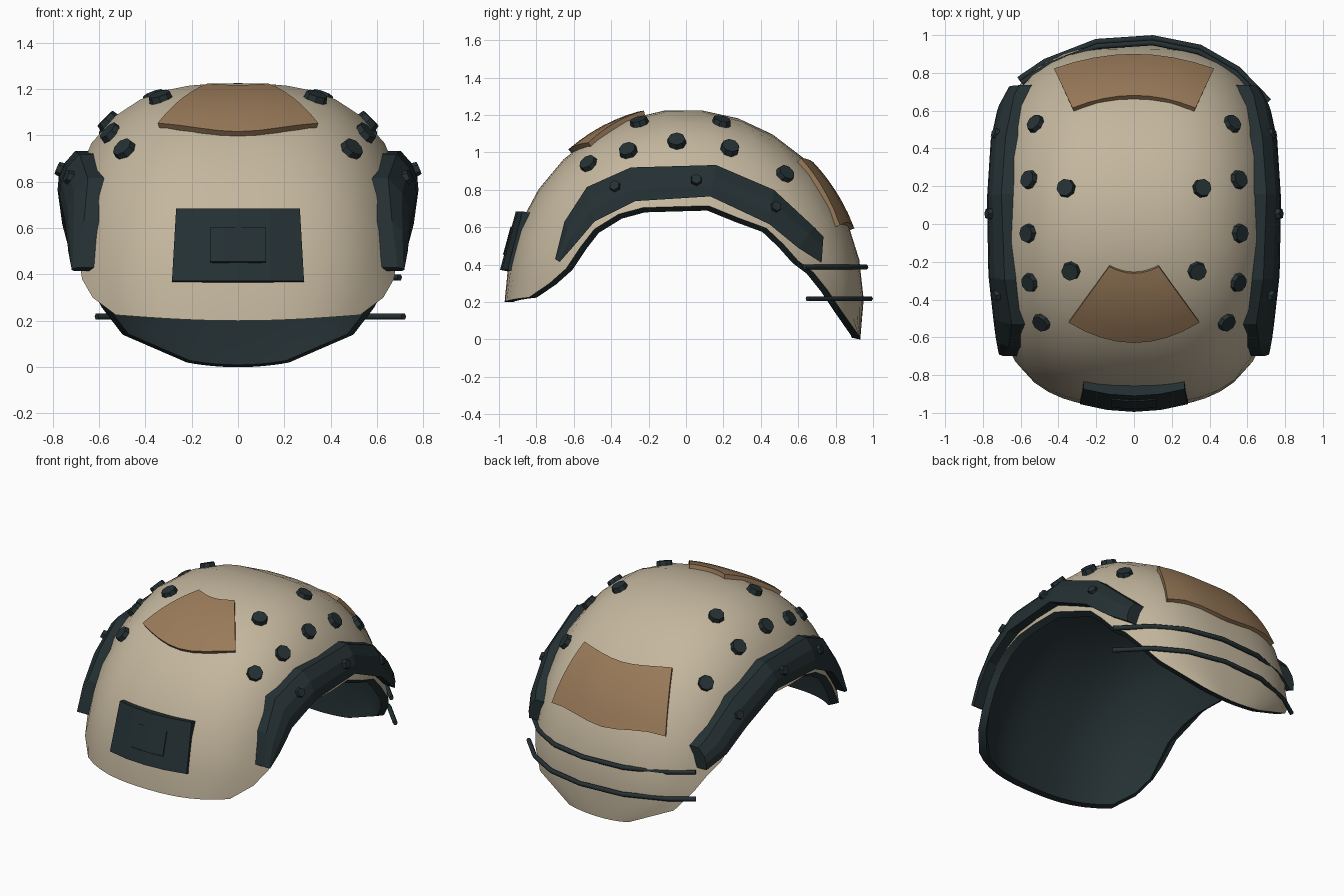
import bpy, bmesh
from math import sin, cos, atan2, hypot, radians, sqrt
from mathutils import Vector

cube = bpy.data.objects.get("Cube")
if cube:
    bpy.data.objects.remove(cube, do_unlink=True)


def material(name, rgb):
    m = bpy.data.materials.new(name)
    m.use_nodes = True
    m.diffuse_color = (*rgb, 1)
    m.node_tree.nodes["Principled BSDF"].inputs["Base Color"].default_value = (*rgb, 1)
    return m


TAN = material("tan", (0.55, 0.47, 0.34))
BROWN = material("brown", (0.32, 0.195, 0.10))
DARK = material("dark_green_grey", (0.018, 0.03, 0.033))

# Dome: round in side profile, squarer across the width
RX, RY, RZ, N = 0.78, 0.96, 1.03, 2.8
CENTRE = Vector((0, -0.01, 0.2))


def radius_at(x):
    return (1 - min(1, abs(x) / RX) ** N) ** (1 / N)


def width_at(y, z):
    r = hypot((y - CENTRE.y) / RY, (z - CENTRE.z) / RZ)
    return RX * max(0, 1 - r ** N) ** (1 / N)


def dome_normal(p):
    q = p - CENTRE
    r = hypot(q.y / RY, q.z / RZ)
    gx = (abs(q.x) / RX) ** (N - 1) / RX * (1 if q.x > 0 else -1)
    k = r ** (N - 2)
    return Vector((gx, k * q.y / RY ** 2, k * q.z / RZ ** 2)).normalized()


def dome_from_above(x, y, lift=0):
    h = radius_at(x) ** 2 - ((y - CENTRE.y) / RY) ** 2
    p = Vector((x, y, CENTRE.z + RZ * sqrt(max(0, h))))
    return p + dome_normal(p) * lift


def finish(name, bm, mats, smooth):
    bmesh.ops.recalc_face_normals(bm, faces=bm.faces)
    mesh = bpy.data.meshes.new(name)
    bm.to_mesh(mesh)
    bm.free()
    for m in mats:
        mesh.materials.append(m)
    ob = bpy.data.objects.new(name, mesh)
    bpy.context.collection.objects.link(ob)
    if smooth:
        bpy.ops.object.select_all(action="DESELECT")
        ob.select_set(True)
        bpy.context.view_layer.objects.active = ob
        bpy.ops.object.shade_smooth_by_angle(angle=radians(35))
    return ob


def slab(name, f, nu, nv, mats, smooth=False):
    """Closed thick sheet; f(i, j, layer) gives outer (0) and inner (1) points."""
    bm = bmesh.new()
    g = [[[bm.verts.new(f(i, j, s)) for j in range(nv + 1)]
          for i in range(nu + 1)] for s in (0, 1)]
    last = len(mats) - 1
    for s in (0, 1):
        for i in range(nu):
            for j in range(nv):
                a = g[s]
                face = bm.faces.new((a[i][j], a[i + 1][j], a[i + 1][j + 1], a[i][j + 1]))
                face.material_index = last if s else 0
    ring = ([(i, 0) for i in range(nu)] + [(nu, j) for j in range(nv)]
            + [(i, nv) for i in range(nu, 0, -1)] + [(0, j) for j in range(nv, 0, -1)])
    for (a, b), (c, d) in zip(ring, ring[1:] + ring[:1]):
        bm.faces.new((g[0][a][b], g[0][c][d], g[1][c][d], g[1][a][b])).material_index = last
    return finish(name, bm, mats, smooth)


# Shell: rim points (y, z) in side profile, front to back
RIM = [(-.84, .225), (-.73, .3), (-.64, .38), (-.56, .5), (-.49, .59), (-.36, .67),
       (-.23, .705), (-.06, .71), (.12, .715), (.28, .65), (.43, .595), (.52, .51),
       (.6, .42), (.68, .36), (.76, .26), (.84, .14), (.925, .02)]
COLS, HALF = len(RIM) - 1, 7


def shell_point(i, j, layer):
    y, z = RIM[i]
    k = (j - HALF) / HALF
    top = radians(180 - 191.2 * i / COLS)
    edge = atan2((z - CENTRE.z) / RZ, (y - CENTRE.y) / RY)
    x = k * width_at(y, z)
    th = top + (edge - top) * k * k
    r = radius_at(x)
    p = Vector((x, RY * r * cos(th), RZ * r * sin(th)))
    return CENTRE + p * (0.95 if layer else 1)


slab("helmet_shell", shell_point, COLS, 2 * HALF, [TAN, DARK], True)


# Brown fabric pads lying on the dome
def pad(name, x0, x1, y0, y1, bow0, bow1):
    def f(i, j, layer):
        u, v = i / 4 - 1, j / 6
        x = u * (x0 + (x1 - x0) * v)
        y = y0 + (y1 - y0) * v + (bow0 + (bow1 - bow0) * v) * (1 - u * u)
        return dome_from_above(x, y, -0.01 if layer else 0.022)
    slab(name, f, 8, 6, [BROWN], True)


pad("front_pad", .34, .13, -.51, -.22, -.105, -.035)
pad("rear_pad", .32, .415, .6, .805, .065, .075)

# Side rails: (y, top z) and (y, bottom z) pairs
RAIL_TOP = [(-.7, .43), (-.65, .63), (-.53, .815), (-.295, .92), (.16, .933),
            (.47, .80), (.686, .6), (.735, .55)]
RAIL_LOW = [(-.675, .415), (-.6, .5), (-.49, .63), (-.27, .74), (.13, .765),
            (.445, .617), (.6, .49), (.725, .41)]
RAIL_LIFT = [.06, .078, .075, .06]


def rail_point(side):
    def f(i, j, layer):
        v = Vector(RAIL_TOP[i]).lerp(Vector(RAIL_LOW[i]), j / 3)
        lift = -0.01 if layer else RAIL_LIFT[j]
        return Vector((side * (width_at(v.x, v.y) + lift), v.x, v.y))
    return f


def disc(name, p, normal, r, depth, sides):
    bm = bmesh.new()
    bmesh.ops.create_cone(bm, cap_ends=True, segments=sides, radius1=r,
                          radius2=r * .88, depth=depth)
    rot = normal.to_track_quat("Z", "Y").to_matrix().to_4x4()
    bm.transform(rot)
    bmesh.ops.translate(bm, verts=bm.verts, vec=p)
    finish(name, bm, [DARK], False)


STUDS = [(.52, .53), (.555, .235), (.56, -.05), (.55, -.31), (.49, -.52),
         (.36, .19), (.335, -.25)]
BOLTS = [(-.38, .82), (.055, .855), (.48, .71)]

for side, label in ((1, "left"), (-1, "right")):
    slab(label + "_rail", rail_point(side), len(RAIL_TOP) - 1, 3, [DARK])
    for n, (x, y) in enumerate(STUDS):
        p = dome_from_above(side * x, y)
        disc(f"{label}_stud_{n + 1}", p, dome_normal(p), .053, .04, 8)
    for n, (y, z) in enumerate(BOLTS):
        p = Vector((side * width_at(y, z), y, z))
        normal = dome_normal(p)
        disc(f"{label}_rail_bolt_{n + 1}", p + Vector((side * .078, 0, 0)), normal, .032, .025, 6)


# Front mounting plate, bent around the brow, with a raised panel
def plate(name, x0, x1, z0, z1, front, back):
    def f(i, j, layer):
        u = i / 2 - 1
        x = u * (x0 + (x1 - x0) * j)
        z = z0 + (z1 - z0) * j
        y = -.995 + (z - .37) * .27 + .5 * x * x
        return Vector((x, y + (back if layer else front), z - (.012 if layer else 0)))
    slab(name, f, 4, 1, [DARK])


plate("front_mount", .285, .267, .372, .685, 0, .065)
plate("front_mount_panel", .12, .12, .455, .605, -.006, .01)

# Rear cables
PATH = [(-.61, .765), (-.47, .86), (-.2, .965), (.1, .985), (.35, .935), (.55, .82), (.715, .65)]
for name, z, scale in (("upper_rear_cable", .387, .975), ("lower_rear_cable", .218, 1)):
    cu = bpy.data.curves.new(name, "CURVE")
    cu.dimensions = "3D"
    cu.bevel_depth = .015
    cu.bevel_resolution = 1
    cu.use_fill_caps = True
    sp = cu.splines.new("POLY")
    sp.points.add(len(PATH) - 1)
    for pt, (x, y) in zip(sp.points, PATH):
        pt.co = (x * scale, y * scale, z, 1)
    cu.materials.append(DARK)
    bpy.context.collection.objects.link(bpy.data.objects.new(name, cu))
